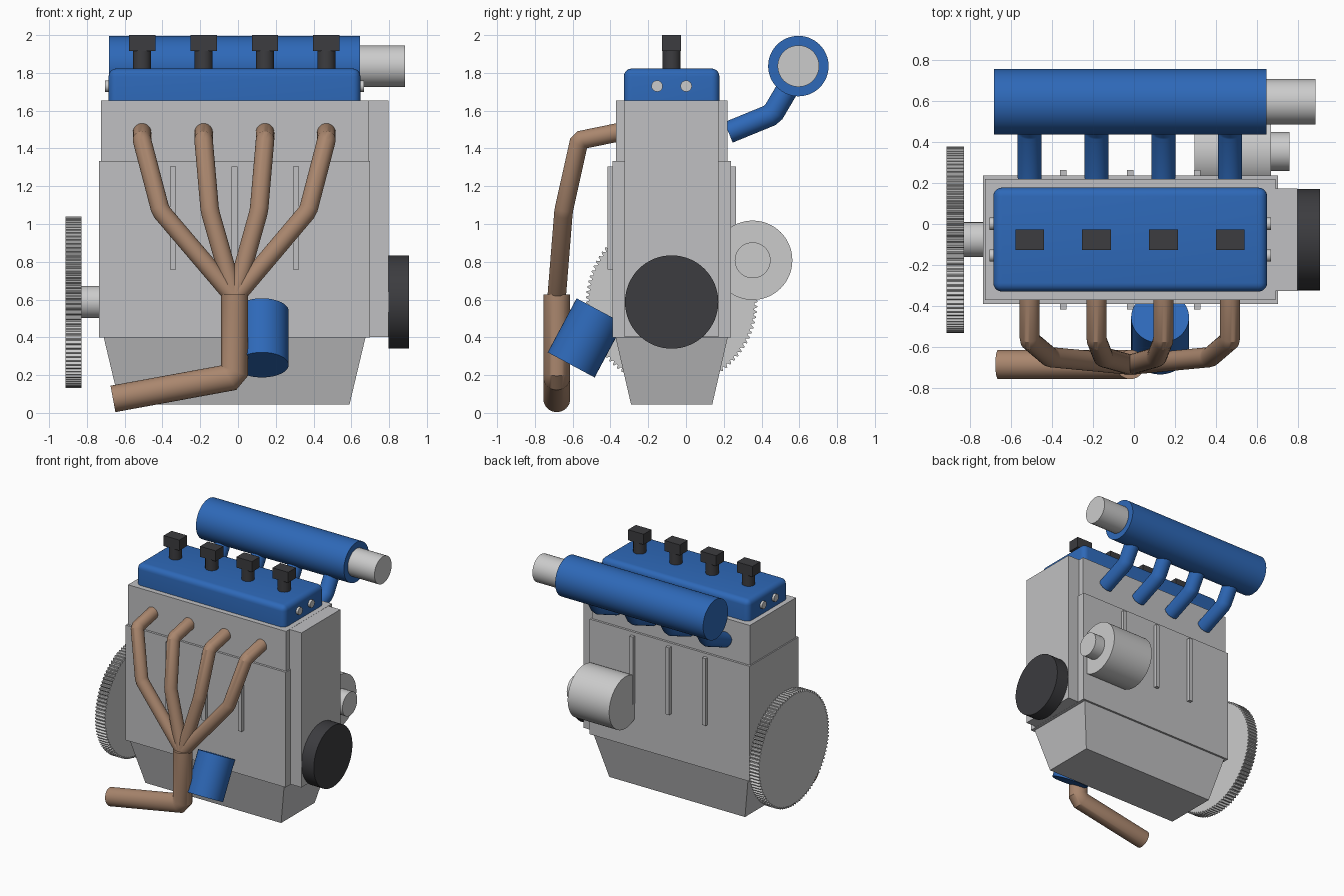
import bpy, bmesh, math
from mathutils import Vector
from mathutils.geometry import intersect_line_plane

cube = bpy.data.objects.get("Cube")
if cube:
    bpy.data.objects.remove(cube, do_unlink=True)


def material(name, r, g, b):
    m = bpy.data.materials.new(name)
    m.use_nodes = True
    m.diffuse_color = (r, g, b, 1)
    m.node_tree.nodes["Principled BSDF"].inputs["Base Color"].default_value = (r, g, b, 1)
    return m


CAST = material("cast grey", 0.53, 0.53, 0.54)
STEEL = material("machined steel", 0.6, 0.6, 0.6)
BLUE = material("engine blue", 0.027, 0.14, 0.48)
TAN = material("exhaust copper", 0.4, 0.24, 0.155)
BLACK = material("dark plastic", 0.045, 0.045, 0.05)

MID_Y = -0.076       # centre line of the block
MID_X = -0.018
CRANK_Z = 0.587
CYLINDERS = [-0.508, -0.182, 0.143, 0.468]


def finish(name, bm, mat):
    bmesh.ops.recalc_face_normals(bm, faces=bm.faces)
    mesh = bpy.data.meshes.new(name)
    bm.to_mesh(mesh)
    bm.free()
    mesh.materials.append(mat)
    obj = bpy.data.objects.new(name, mesh)
    bpy.context.collection.objects.link(obj)
    return obj


def box(name, x, y, z, mat, taper=None, bevel=0):
    """Box from (low, high) ranges; taper scales the bottom in x and y."""
    bm = bmesh.new()
    bmesh.ops.create_cube(bm, size=1)
    for v in bm.verts:
        s = taper if taper and v.co.z < 0 else (1, 1)
        v.co = [(r[0] + r[1]) / 2 + c * (r[1] - r[0]) * k
                for r, c, k in zip((x, y, z), v.co, (*s, 1))]
    if bevel:
        edges = [e for e in bm.edges if max(v.co.z for v in e.verts) > z[0] + 0.001]
        bmesh.ops.bevel(bm, geom=edges, offset=bevel, segments=5, profile=0.5, affect="EDGES")
    return finish(name, bm, mat)


def tube(name, points, radius, mat, fillet=0, sides=32):
    """Round pipe along a path with mitred joints and capped ends."""
    pts = [Vector(p) for p in points]
    if fillet:
        path = [pts[0]]
        for a, b, c in zip(pts, pts[1:], pts[2:]):
            path += [b + (a - b).normalized() * fillet, b + (c - b).normalized() * fillet]
        pts = path + [pts[-1]]
    dirs = [(b - a).normalized() for a, b in zip(pts, pts[1:])]
    q = dirs[0].to_track_quat("Z", "Y")
    ring = [pts[0] + q @ Vector((radius * math.cos(t), radius * math.sin(t), 0))
            for t in (math.tau * i / sides for i in range(sides))]
    bm = bmesh.new()
    last = [bm.verts.new(p) for p in ring]
    bm.faces.new(last)
    for i, d in enumerate(dirs):
        nxt = dirs[min(i + 1, len(dirs) - 1)]
        ring = [intersect_line_plane(p, p + d, pts[i + 1], d + nxt) for p in ring]
        new = [bm.verts.new(p) for p in ring]
        for k in range(sides):
            j = (k + 1) % sides
            bm.faces.new((last[k], last[j], new[j], new[k]))
        last = new
    bm.faces.new(last)
    return finish(name, bm, mat)


def rod(name, x0, x1, y, z, radius, mat, sides=48):
    return tube(name, [(x0, y, z), (x1, y, z)], radius, mat, sides=sides)


def span(half, mid=MID_Y):
    return (mid - half, mid + half)


# Block, head, front cover and oil pan
box("engine_block", span(0.718, MID_X), span(0.313), (0.40, 1.333), CAST)
box("cylinder_head", span(0.708, MID_X), span(0.295), (1.333, 1.655), CAST)
box("timing_cover", (0.65, 0.797), span(0.249), (0.401, 1.654), CAST)
box("oil_pan", span(0.693, MID_X), span(0.297), (0.045, 0.40), CAST, taper=(0.878, 0.724))

# Stiffening ribs on both long sides
for side, sy in (("front", -1), ("back", 1)):
    for i, x in enumerate((-0.345, MID_X, 0.308)):
        y = sorted((MID_Y + sy * 0.30, MID_Y + sy * 0.34))
        box(f"{side}_rib_{i + 1}", span(0.016, x), y, (0.76, 1.305), CAST)

# Valve cover with end bolts
box("valve_cover", (-0.685, 0.648), span(0.253), (1.655, 1.823), BLUE, bevel=0.042)
for i, y in enumerate((MID_Y - 0.077, MID_Y + 0.077)):
    rod(f"right_cover_bolt_{i + 1}", -0.703, -0.67, y, 1.73, 0.03, STEEL, 24)
    rod(f"left_cover_bolt_{i + 1}", 0.63, 0.667, y, 1.73, 0.03, STEEL, 24)

# Per-cylinder coils, intake runners and exhaust runners
for i, x in enumerate(CYLINDERS):
    n = i + 1
    tube(f"coil_stem_{n}", [(x, MID_Y, 1.80), (x, MID_Y, 1.93)], 0.048, BLACK)
    box(f"coil_cap_{n}", span(0.07, x), span(0.05), (1.915, 2.0), BLACK)
    tube(f"intake_runner_{n}",
         [(x, 0.225, 1.485), (x, 0.457, 1.58), (x, 0.575, 1.78)], 0.0585, BLUE, 0.015)
    bend_x = MID_X + (x - MID_X) * 0.8
    tube(f"exhaust_runner_{n}",
         [(x, -0.35, 1.487), (x, -0.565, 1.443), (bend_x, -0.648, 1.07),
          (MID_X, -0.685, 0.61)], 0.049, TAN, 0.015)

# Exhaust collector and tail pipe
tube("exhaust_collector",
     [(MID_X, -0.684, 0.628), (MID_X, -0.684, 0.192), (-0.662, -0.684, 0.074)],
     0.071, TAN, 0.03)

# Intake plenum and throttle body
rod("intake_plenum", -0.682, 0.645, 0.595, 1.836, 0.16, BLUE, 64)
rod("throttle_body", 0.64, 0.884, 0.595, 1.836, 0.11, STEEL)

# Tilted oil filter
tube("oil_filter", [(0.127, -0.608, 0.254), (0.127, -0.455, 0.54)], 0.141, BLUE, sides=48)

# Alternator and its pulley
rod("alternator", 0.295, 0.667, 0.353, 0.808, 0.21, STEEL, 64)
rod("alternator_pulley", 0.66, 0.756, 0.353, 0.808, 0.095, STEEL)

# Crankshaft end, crank pulley
rod("crank_pulley", 0.797, 0.906, MID_Y, CRANK_Z, 0.247, BLACK, 64)
rod("crankshaft", -0.85, -0.72, MID_Y, CRANK_Z, 0.085, STEEL)

# Toothed flywheel: extruded gear outline
TEETH = 100
bm = bmesh.new()
outline = []
for i in range(TEETH * 4):
    a = math.tau * i / (TEETH * 4)
    r = 0.454 if i % 4 < 2 else 0.438
    outline.append(bm.verts.new((-0.913, MID_Y + r * math.cos(a), CRANK_Z + r * math.sin(a))))
disc = bm.faces.new(outline)
extruded = bmesh.ops.extrude_face_region(bm, geom=[disc], use_keep_orig=True)["geom"]
bmesh.ops.translate(bm, vec=(0.085, 0, 0),
                    verts=[g for g in extruded if isinstance(g, bmesh.types.BMVert)])
finish("flywheel", bm, STEEL)

# Smooth round surfaces, keep hard edges
bpy.ops.object.select_all(action="DESELECT")
for obj in bpy.context.collection.objects:
    if obj.type == "MESH":
        obj.select_set(True)
        bpy.context.view_layer.objects.active = obj
bpy.ops.object.shade_smooth_by_angle(angle=math.radians(32))
